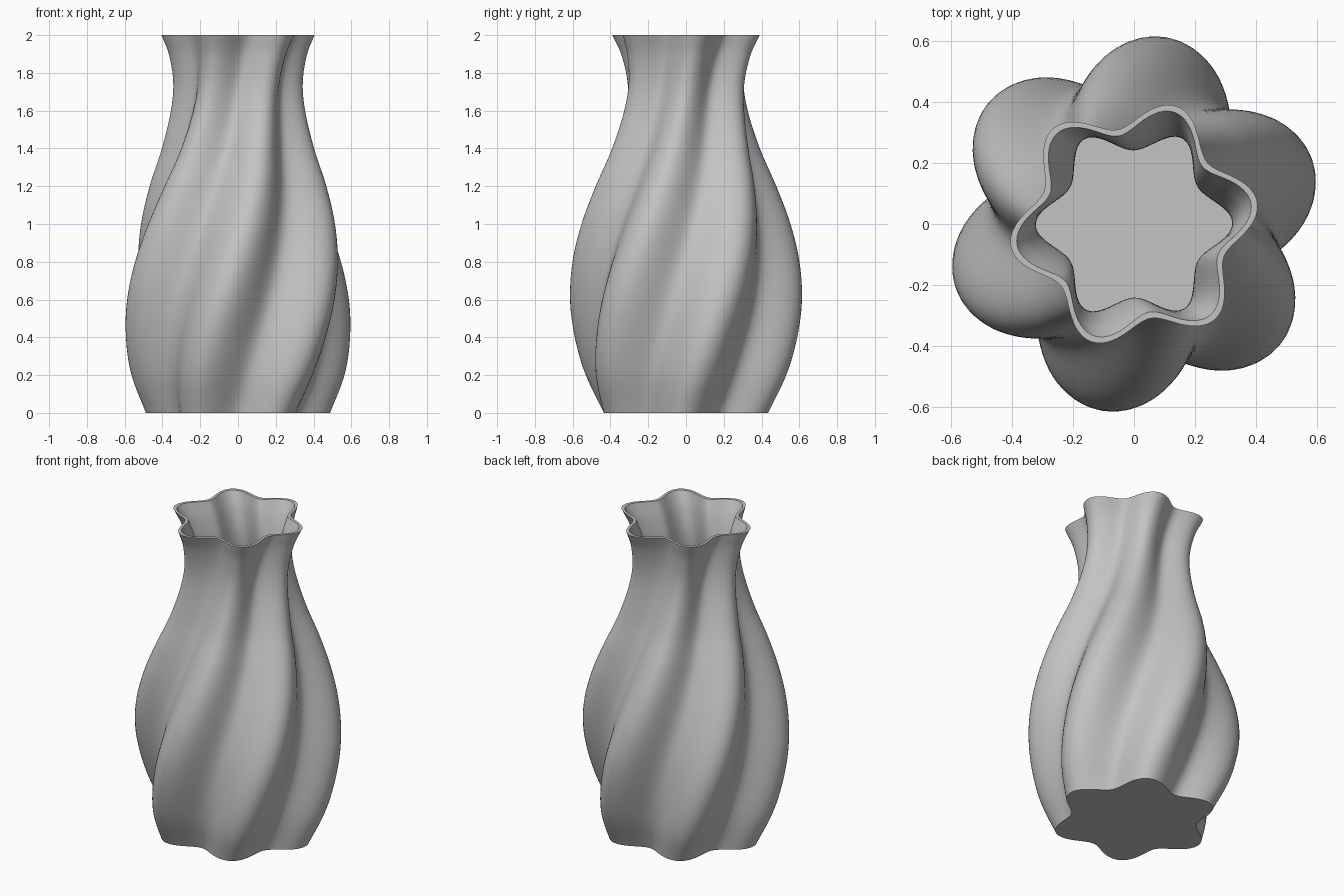
import bpy, bmesh, math

cube = bpy.data.objects.get("Cube")
if cube:
    bpy.data.objects.remove(cube)

LOBES, SIDES, STEPS = 6, 192, 72
HEIGHT, WALL, FLOOR = 2.0, 0.021, 0.03
TWIST_START, TWIST_END = -60, 10      # degrees at base and rim
VALLEY = 0.765                        # valley radius as a share of lobe radius

# Lobe radius by height
PROFILE = [(0, .487), (.2, .567), (.4, .608), (.6, .62), (.8, .601), (1, .555), (1.2, .487),
           (1.4, .409), (1.6, .356), (1.75, .343), (1.9, .368), (2, .41)]


def slope(i):
    a, b = PROFILE[max(i - 1, 0)], PROFILE[min(i + 1, len(PROFILE) - 1)]
    return (b[1] - a[1]) / (b[0] - a[0])


def radius(z):
    """Smooth cubic curve through the profile points."""
    i = max(k for k in range(len(PROFILE) - 1) if PROFILE[k][0] <= z)
    (z0, r0), (z1, r1) = PROFILE[i], PROFILE[i + 1]
    h = z1 - z0
    t = (z - z0) / h
    return ((1 + 2 * t) * (1 - t) ** 2 * r0 + t * (1 - t) ** 2 * h * slope(i)
            + t * t * (3 - 2 * t) * r1 + t * t * (t - 1) * h * slope(i + 1))


def ring(bm, z, inset):
    """One lobed, twisted cross-section."""
    phase = math.radians(TWIST_START + (TWIST_END - TWIST_START) * z / HEIGHT)
    big = radius(z)
    verts = []
    for k in range(SIDES):
        a = math.tau * k / SIDES
        wave = (1 + math.cos(LOBES * a)) / 2
        r = big * (VALLEY + (1 - VALLEY) * wave) - inset
        verts.append(bm.verts.new((r * math.cos(a + phase), r * math.sin(a + phase), z)))
    return verts


bm = bmesh.new()
# Outer wall upwards, over the rim, then inner wall down to the floor
outer = [ring(bm, HEIGHT * i / STEPS, 0) for i in range(STEPS + 1)]
inner = [ring(bm, HEIGHT + (FLOOR - HEIGHT) * i / STEPS, WALL) for i in range(STEPS + 1)]
rings = outer + inner
for low, high in zip(rings, rings[1:]):
    for k in range(SIDES):
        n = (k + 1) % SIDES
        bm.faces.new((low[k], low[n], high[n], high[k]))
# Base and inside floor
bm.faces.new(outer[0][::-1])
bm.faces.new(inner[-1])

mesh = bpy.data.meshes.new("vase")
bm.to_mesh(mesh)
bm.free()
vase = bpy.data.objects.new("vase", mesh)
bpy.context.collection.objects.link(vase)

# Plain grey glaze
grey = bpy.data.materials.new("grey")
grey.use_nodes = True
grey.diffuse_color = (0.55, 0.55, 0.55, 1)
grey.node_tree.nodes["Principled BSDF"].inputs["Base Color"].default_value = grey.diffuse_color
mesh.materials.append(grey)

bpy.ops.object.select_all(action="DESELECT")
vase.select_set(True)
bpy.context.view_layer.objects.active = vase
bpy.ops.object.shade_smooth_by_angle(angle=math.radians(40))
